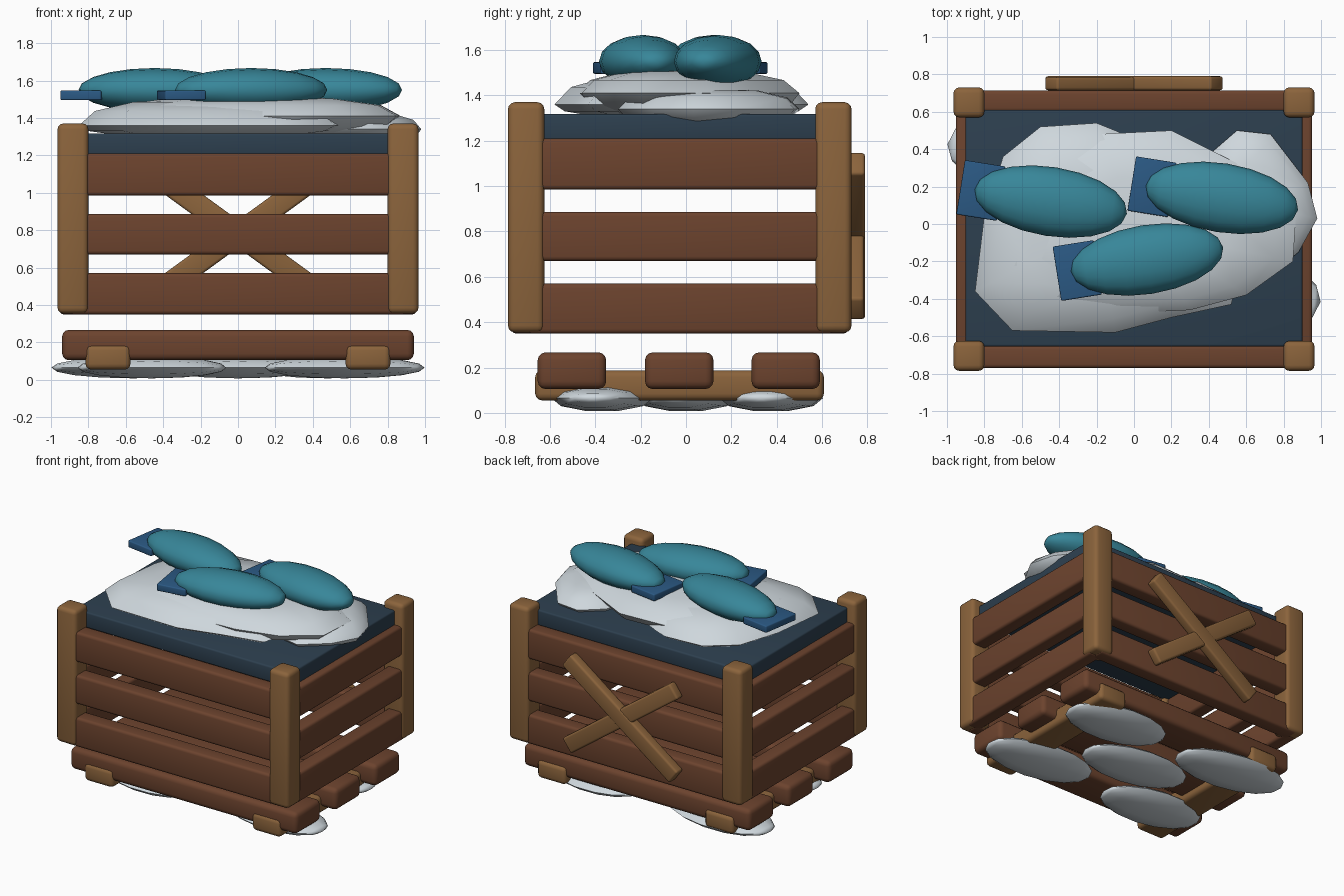
import bpy, bmesh, math
from mathutils import Matrix, Vector

cube = bpy.data.objects.get("Cube")
if cube:
    bpy.data.objects.remove(cube, do_unlink=True)


def material(name, rgb):
    m = bpy.data.materials.new(name)
    m.use_nodes = True
    m.diffuse_color = (*rgb, 1)
    bsdf = next(n for n in m.node_tree.nodes if n.type == 'BSDF_PRINCIPLED')
    bsdf.inputs["Base Color"].default_value = (*rgb, 1)
    bsdf.inputs["Roughness"].default_value = 0.8
    return m


BROWN = material("brown wood", (0.15, 0.056, 0.027))
TAN = material("tan wood", (0.26, 0.127, 0.045))
NAVY = material("dark blue liner", (0.026, 0.05, 0.078))
ICE = material("pale ice", (0.62, 0.68, 0.72))
TEAL = material("teal fish", (0.039, 0.24, 0.32))
BLUE = material("blue tail", (0.024, 0.1, 0.23))


def finish(name, bm, mat, angle):
    bmesh.ops.recalc_face_normals(bm, faces=bm.faces)
    me = bpy.data.meshes.new(name)
    bm.to_mesh(me)
    bm.free()
    me.materials.append(mat)
    ob = bpy.data.objects.new(name, me)
    bpy.context.collection.objects.link(ob)
    bpy.ops.object.select_all(action='DESELECT')
    ob.select_set(True)
    bpy.context.view_layer.objects.active = ob
    bpy.ops.object.shade_smooth_by_angle(angle=math.radians(angle))
    return ob


def box(name, lo, hi, mat, bevel=0.025, turn=0, axis='Z'):
    """Bevelled box between two corners, turned about its own centre."""
    lo, hi = Vector(lo), Vector(hi)
    bm = bmesh.new()
    bmesh.ops.create_cube(bm, size=1)
    bmesh.ops.scale(bm, vec=hi - lo, verts=bm.verts)
    bmesh.ops.bevel(bm, geom=bm.edges[:], offset=bevel, segments=3,
                    profile=0.5, affect='EDGES')
    bm.transform(Matrix.Translation((lo + hi) / 2)
                 @ Matrix.Rotation(math.radians(turn), 4, axis))
    return finish(name, bm, mat, 40)


def ellipsoid(name, centre, radii, mat, turn=0, segs=16, rings=10, angle=60):
    """Ellipsoid with its poles along its length."""
    bm = bmesh.new()
    bmesh.ops.create_uvsphere(bm, u_segments=segs, v_segments=rings, radius=1)
    bm.transform(Matrix.Translation(centre)
                 @ Matrix.Rotation(math.radians(turn), 4, 'Z')
                 @ Matrix.Diagonal((*radii, 1))
                 @ Matrix.Rotation(math.pi / 2, 4, 'Y'))
    return finish(name, bm, mat, angle)


def lump(name, outline, bottom, edge, top):
    """Flattened mound of ice over a plan outline."""
    cx = sum(p[0] for p in outline) / len(outline)
    cy = sum(p[1] for p in outline) / len(outline)
    levels = [(0.6, bottom), (0.92, (bottom + edge) / 2), (1, edge),
              (0.87, edge + 0.55 * (top - edge)), (0.55, edge + 0.9 * (top - edge))]
    bm = bmesh.new()
    rings = [[bm.verts.new((cx + (x - cx) * s, cy + (y - cy) * s, z))
              for x, y in outline] for s, z in levels]
    n = len(outline)
    for a, b in zip(rings, rings[1:]):
        for i in range(n):
            j = (i + 1) % n
            bm.faces.new((a[i], a[j], b[j], b[i]))
    bm.faces.new(rings[0])
    peak = bm.verts.new((cx, cy, top))
    for i in range(n):
        bm.faces.new((rings[-1][i], rings[-1][(i + 1) % n], peak))
    finish(name, bm, ICE, 50)


# Crate: corner posts, slats on all four sides
for side, s in (("right", -1), ("left", 1)):
    x0, x1 = sorted((s * 0.80, s * 0.965))
    box(f"{side}_front_post", (x0, -0.785, 0.355), (x1, -0.625, 1.37), TAN, 0.03)
    box(f"{side}_back_post", (x0, 0.57, 0.355), (x1, 0.73, 1.37), TAN, 0.03)

for row, (z0, z1) in enumerate(((0.35, 0.57), (0.67, 0.887), (0.985, 1.21))):
    box(f"front_slat_{row}", (-0.9, -0.77, z0), (0.9, -0.65, z1), BROWN, 0.02)
    box(f"back_slat_{row}", (-0.9, 0.6, z0), (0.9, 0.715, z1), BROWN, 0.02)
    for side, s in (("right", -1), ("left", 1)):
        x0, x1 = sorted((s * 0.84, s * 0.953))
        box(f"{side}_slat_{row}", (x0, -0.7, z0), (x1, 0.65, z1), BROWN, 0.02)

# Crossed braces on the back
for name, turn, y1 in (("brace_a", 36, 0.785), ("brace_b", -36, 0.79)):
    box(name, (-0.55, 0.715, 0.72), (0.55, y1, 0.84), TAN, 0.015, turn, 'Y')

# Liner slab under the ice
box("liner", (-0.9, -0.655, 1.2), (0.9, 0.61, 1.318), NAVY, 0.012)

# Pallet: three planks on two runners
for i, y in enumerate((-0.503, -0.03, 0.44)):
    box(f"pallet_plank_{i}", (-0.94, y - 0.151, 0.105), (0.94, y + 0.151, 0.267),
        BROWN, 0.035)
for side, s in (("right", -1), ("left", 1)):
    box(f"{side}_runner", (s * 0.695 - 0.12, -0.665, 0.055),
        (s * 0.695 + 0.12, 0.608, 0.188), TAN, 0.03)

# Ice pads under the pallet
pads = ((0, 0, 0.42), (0.48, 0.37, 0.4), (0.57, -0.37, 0.43),
        (-0.56, 0.38, 0.44), (-0.46, -0.37, 0.4))
for i, (x, y, r) in enumerate(pads):
    ellipsoid(f"ice_pad_{i}", (x, y, 0.065), (r, 0.225, 0.06), ICE,
              -6, 10, 8, 50)

# Ice mounds on top
lump("wide_ice_mound", [(-0.85, -0.36), (-0.65, -0.57), (-0.1, -0.58), (0.2, -0.5),
     (0.52, -0.43), (0.6, -0.1), (0.2, 0.35), (-0.1, 0.5), (-0.2, 0.54),
     (-0.5, 0.52), (-0.7, 0.36), (-0.8, 0.05)], 1.3, 1.36, 1.5)
lump("high_ice_mound", [(-0.74, -0.25), (-0.5, -0.44), (-0.1, -0.48), (0.3, -0.46),
     (0.6, -0.38), (0.85, -0.2), (0.87, 0.1), (0.6, 0.3), (0.2, 0.5),
     (-0.2, 0.48), (-0.52, 0.33), (-0.65, 0.05)], 1.3, 1.41, 1.515)
lump("side_ice_mound", [(0.98, 0.03), (0.93, 0.22), (0.73, 0.48), (0.55, 0.5),
     (0.4, 0.37), (0.3, 0), (0.45, -0.25), (0.7, -0.3), (0.88, -0.15)],
     1.27, 1.34, 1.43)

# Three fish, each with a flat tail
fishes = ((-0.445, 0.12, -9), (0.47, 0.14, -9), (0.07, -0.19, 9))
for i, (x, y, turn) in enumerate(fishes):
    ellipsoid(f"fish_{i}", (x, y, 1.55), (0.412, 0.185, 0.117), TEAL, turn)
    a = math.radians(turn)
    tx, ty = x - 0.378 * math.cos(a), y - 0.378 * math.sin(a)
    box(f"fish_tail_{i}", (tx - 0.11, ty - 0.147, 1.495),
        (tx + 0.11, ty + 0.147, 1.547), BLUE, 0.008, turn)
